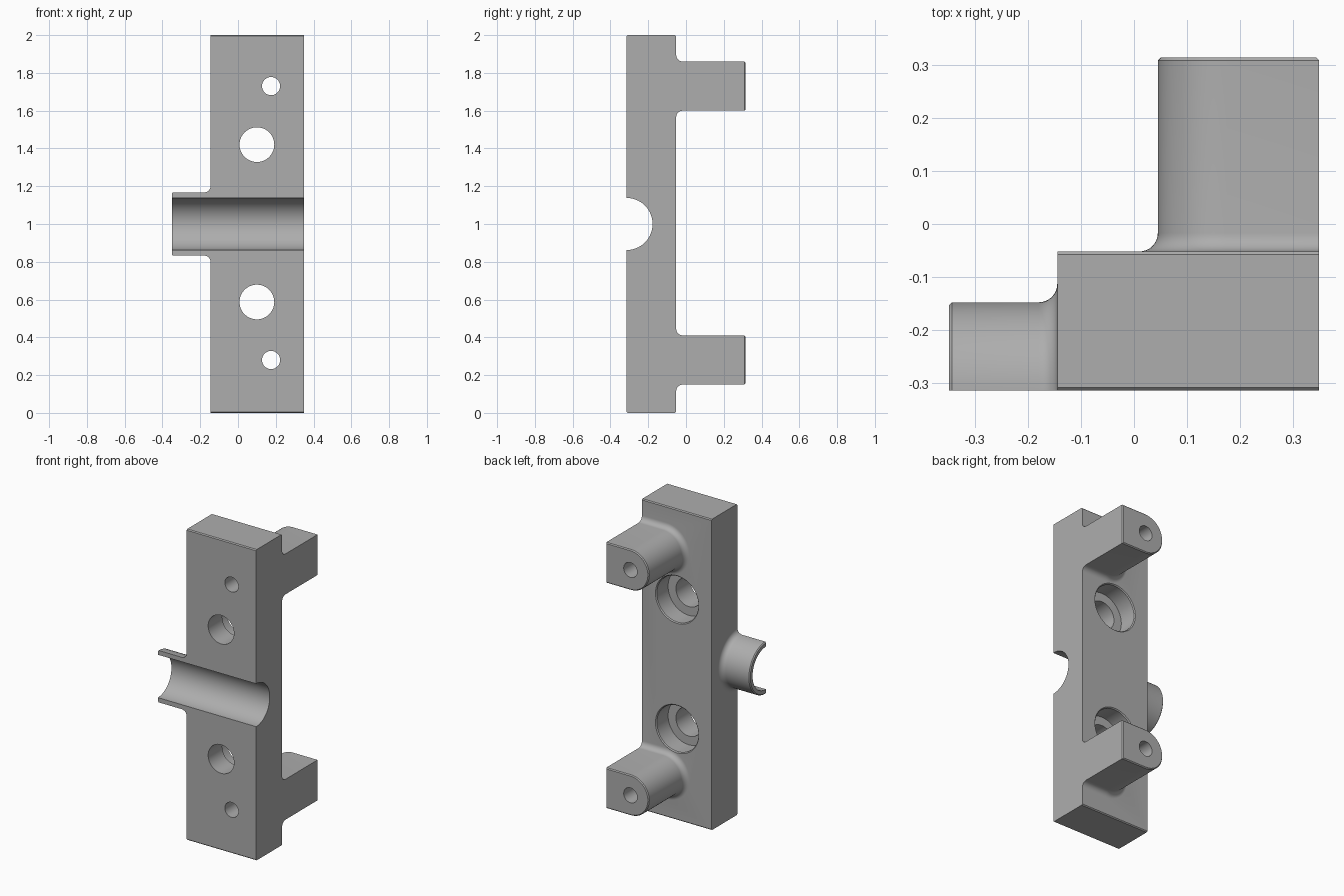
import bpy
import bmesh
from math import sin, cos, pi, radians

cube = bpy.data.objects.get("Cube")
if cube:
    bpy.data.objects.remove(cube, do_unlink=True)

# Main dimensions
FRONT, BACK, TIP = -0.315, -0.052, 0.315
LEFT, RIGHT, END = 0.35, -0.145, -0.35
FILLET, EDGE = 0.035, 0.006

grey = bpy.data.materials.new("machined grey")
grey.use_nodes = True
colour = (0.42, 0.42, 0.42, 1)
grey.diffuse_color = colour
grey.node_tree.nodes["Principled BSDF"].inputs["Base Color"].default_value = colour


def loft(name, loops):
    """Skin a stack of equal-length point loops and cap both ends."""
    bm = bmesh.new()
    rings = [[bm.verts.new(p) for p in loop] for loop in loops]
    n = len(rings[0])
    for a, b in zip(rings, rings[1:]):
        for i in range(n):
            j = (i + 1) % n
            bm.faces.new((a[i], a[j], b[j], b[i]))
    bm.faces.new(rings[0][::-1])
    bm.faces.new(rings[-1])
    bmesh.ops.recalc_face_normals(bm, faces=bm.faces)
    mesh = bpy.data.meshes.new(name)
    bm.to_mesh(mesh)
    bm.free()
    mesh.materials.append(grey)
    obj = bpy.data.objects.new(name, mesh)
    bpy.context.collection.objects.link(obj)
    return obj


def combine(body, other, operation):
    """Apply a boolean to the body and discard the second object."""
    other.hide_render = True
    bpy.context.view_layer.objects.active = body
    mod = body.modifiers.new("combine", "BOOLEAN")
    mod.operation, mod.solver, mod.object = operation, "EXACT", other
    bpy.ops.object.modifier_apply(modifier=mod.name)
    bpy.data.objects.remove(other, do_unlink=True)


def flare(steps=8):
    """Fillet steps as (height above the base, outward growth)."""
    angles = [pi / 2 * i / steps for i in range(steps + 1)]
    return [(FILLET * (1 - cos(a)), FILLET * (1 - sin(a))) for a in angles]


def lug_loop(y, zc, grow):
    """D-shaped section, flat on the left side and round on the right."""
    r = 0.13 + grow
    side = LEFT + min(grow, 0)
    arc = [pi / 2 + pi * i / 32 for i in range(33)]
    return ([(side, y, zc - r), (side, y, zc + r)]
            + [(0.175 + r * cos(a), y, zc + r * sin(a)) for a in arc])


def pipe_loop(x, r):
    """Half-round section, open to the front."""
    arc = [-pi / 2 + pi * i / 48 for i in range(49)]
    return [(x, FRONT + r * cos(a), 1 + r * sin(a)) for a in arc]


def bore(name, x, z, steps, n=48):
    """Stepped round cutter along y, from (y, radius) pairs."""
    arc = [2 * pi * i / n for i in range(n)]
    return loft(name, [[(x + r * cos(a), y, z + r * sin(a)) for a in arc]
                       for y, r in steps])


# Backing plate with its long edges slightly broken
section = [(FRONT + EDGE, 0), (BACK - EDGE, 0), (BACK, EDGE), (BACK, 2 - EDGE),
           (BACK - EDGE, 2), (FRONT + EDGE, 2), (FRONT, 2 - EDGE), (FRONT, EDGE)]
body = loft("mounting_bracket", [[(x, y, z) for y, z in section] for x in (RIGHT, LEFT)])

# Two lugs with a filleted root
for zc in (0.28, 1.73):
    rows = [(BACK - 0.06, FILLET)] + [(BACK + h, g) for h, g in flare()]
    rows += [(TIP - EDGE, 0), (TIP, -EDGE)]
    combine(body, loft("lug", [lug_loop(y, zc, g) for y, g in rows]), "UNION")

# Half-round side spout with a filleted root
rows = [(RIGHT + 0.06, FILLET)] + [(RIGHT - h, g) for h, g in flare()]
rows += [(END + EDGE, 0), (END, -EDGE)]
combine(body, loft("spout", [pipe_loop(x, 0.167 + g) for x, g in rows]), "UNION")

# Round channel across the front
arc = [2 * pi * i / 96 for i in range(96)]
channel = loft("channel_cutter", [[(x, FRONT + 0.138 * cos(a), 1 + 0.138 * sin(a))
                                   for a in arc] for x in (-0.5, 0.5)])
combine(body, channel, "DIFFERENCE")

# Counterbored bolt holes and the lug holes
for z in (0.587, 1.42):
    steps = [(FRONT - 0.05, 0.092), (BACK - 0.12, 0.092), (BACK - 0.12, 0.148),
             (BACK - EDGE, 0.148), (BACK, 0.148 + EDGE), (BACK + 0.05, 0.148 + EDGE)]
    combine(body, bore("bolt_hole_cutter", 0.1, z, steps), "DIFFERENCE")
for z in (0.28, 1.73):
    steps = [(FRONT - 0.05, 0.048), (TIP + 0.05, 0.048)]
    combine(body, bore("lug_hole_cutter", 0.175, z, steps), "DIFFERENCE")

# Smooth curved walls, keep machined edges crisp
bpy.ops.object.select_all(action="DESELECT")
body.select_set(True)
bpy.context.view_layer.objects.active = body
bpy.ops.object.shade_smooth_by_angle(angle=radians(30))
